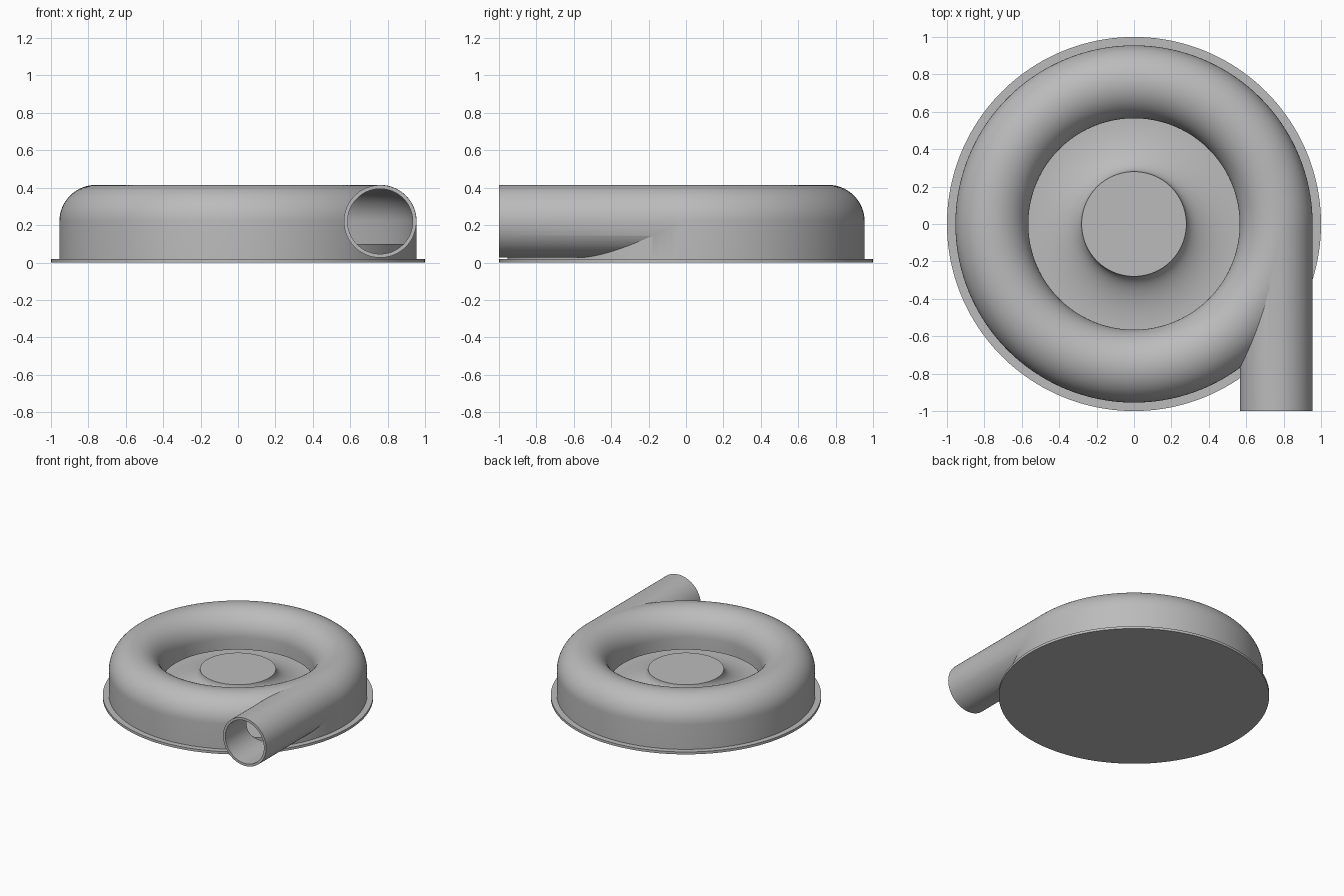
import bpy
import bmesh
from math import cos, sin, pi, radians
from mathutils import Matrix, Vector

if "Cube" in bpy.data.objects:
    bpy.data.objects.remove(bpy.data.objects["Cube"], do_unlink=True)

SEGMENTS = 160
RING_R, TUBE_R, WALL, AXIS_Z = 0.76, 0.195, 0.02, 0.22

grey = bpy.data.materials.new("plain grey")
grey.use_nodes = True
colour = (0.5, 0.5, 0.5, 1)
grey.diffuse_color = colour
grey.node_tree.nodes["Principled BSDF"].inputs["Base Color"].default_value = colour


def finish(name, bm):
    bmesh.ops.recalc_face_normals(bm, faces=bm.faces)
    mesh = bpy.data.meshes.new(name)
    bm.to_mesh(mesh)
    bm.free()
    mesh.materials.append(grey)
    obj = bpy.data.objects.new(name, mesh)
    bpy.context.collection.objects.link(obj)
    return obj


def lathe(name, profile):
    """Revolve a closed (radius, height) outline round the z axis."""
    bm = bmesh.new()
    verts = [bm.verts.new((r, 0, z)) for r, z in profile]
    edges = [bm.edges.new((v, verts[(i + 1) % len(verts)])) for i, v in enumerate(verts)]
    bmesh.ops.spin(bm, geom=verts + edges, cent=(0, 0, 0), axis=(0, 0, 1),
                   angle=2 * pi, steps=SEGMENTS, use_merge=True)
    bmesh.ops.remove_doubles(bm, verts=bm.verts, dist=0.0001)
    return finish(name, bm)


def pipe(name, radius, y0, y1):
    bm = bmesh.new()
    place = Matrix.Translation(Vector((RING_R, (y0 + y1) / 2, AXIS_Z)))
    bmesh.ops.create_cone(bm, cap_ends=True, segments=96, radius1=radius, radius2=radius,
                          depth=y1 - y0, matrix=place @ Matrix.Rotation(pi / 2, 4, 'X'))
    return finish(name, bm)


def arch(radius, steps=32):
    """Half circle over the volute, from the inner side to the outer side."""
    return [(RING_R - radius * cos(pi * i / steps), AXIS_Z + radius * sin(pi * i / steps))
            for i in range(steps + 1)]


def boolean(target, tool, operation):
    mod = target.modifiers.new(operation.lower(), 'BOOLEAN')
    mod.operation, mod.solver, mod.object = operation, 'EXACT', tool
    bpy.context.view_layer.objects.active = target
    bpy.ops.object.modifier_apply(modifier=mod.name)
    bpy.data.objects.remove(tool, do_unlink=True)


def smooth(obj):
    bpy.ops.object.select_all(action='DESELECT')
    obj.select_set(True)
    bpy.context.view_layer.objects.active = obj
    bpy.ops.object.shade_smooth_by_angle(angle=radians(25))


# Volute shell: rounded ring with straight skirt, joined to the outlet pipe
outer, inner = TUBE_R, TUBE_R - WALL
lip = 0.125
volute = lathe("volute_housing", arch(outer) + [(RING_R + outer, 0.015), (RING_R - outer, 0.015)])
boolean(volute, pipe("outlet_pipe", outer - 0.001, -1, -0.02), 'UNION')

# Hollow the ring, leave a slot under its inner lip, then bore the outlet
cavity = [(0.5, lip), (RING_R - inner, lip)] + arch(inner) + [(RING_R + inner, -0.05), (0.5, -0.05)]
boolean(volute, lathe("ring_cavity", cavity), 'DIFFERENCE')
boolean(volute, pipe("outlet_bore", inner - 0.001, -1.1, -0.03), 'DIFFERENCE')
smooth(volute)

# Base flange
smooth(lathe("base_flange", [(0, 0), (1, 0), (1, 0.02), (0, 0.02)]))

# Back plate with a flat hub that flares down to the plate
hub_r, flare_r, hub_z, plate_z = 0.28, 0.57, 0.233, 0.1
flare = [(flare_r - (flare_r - hub_r) * sin(pi / 2 * i / 16),
          hub_z - (hub_z - plate_z) * cos(pi / 2 * i / 16)) for i in range(17)]
smooth(lathe("back_plate_and_hub",
             [(0, 0.01), (0.93, 0.01), (0.93, plate_z)] + flare + [(0, hub_z)]))
